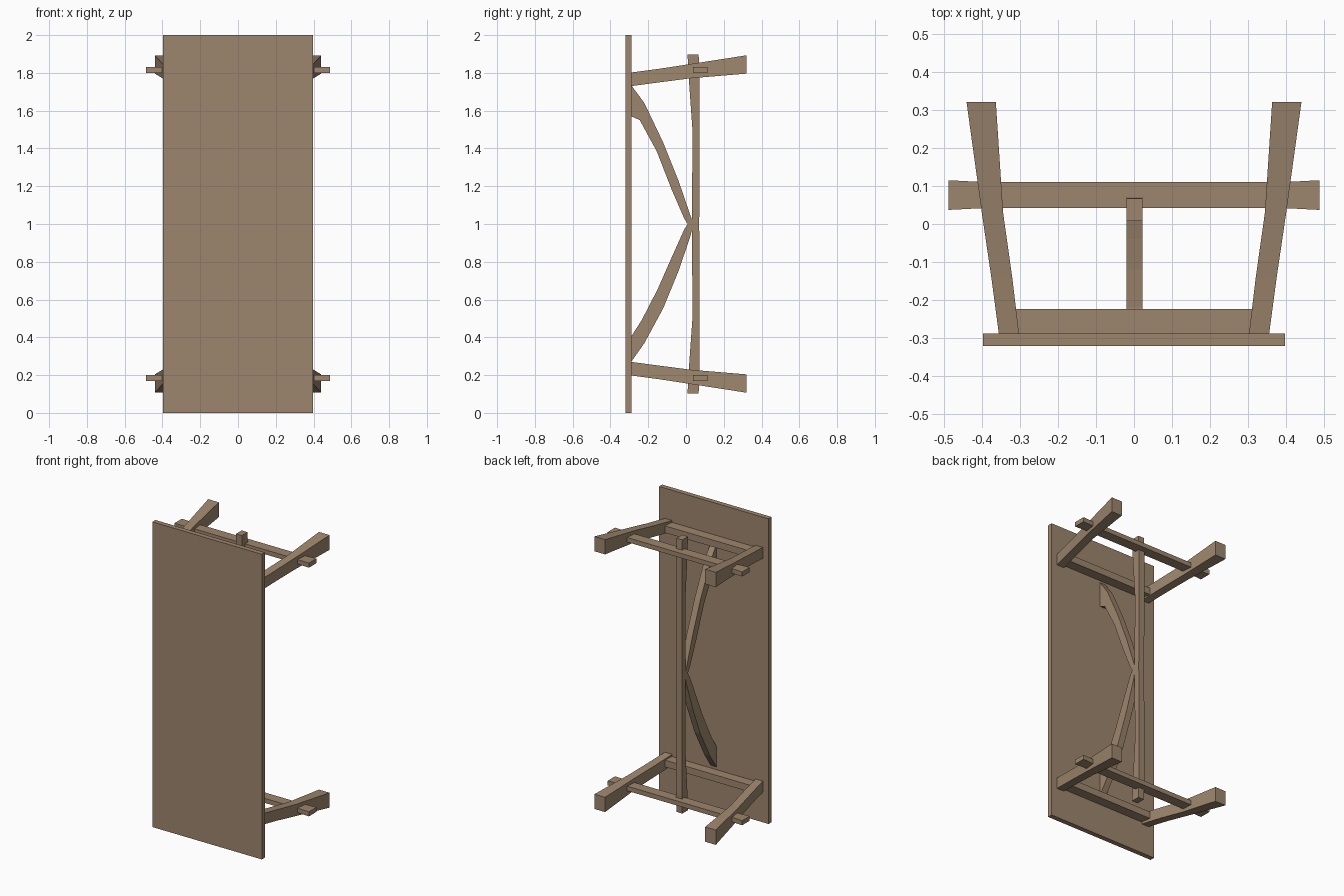
import bpy, bmesh
from mathutils import Vector

cube = bpy.data.objects.get("Cube")
if cube:
    bpy.data.objects.remove(cube, do_unlink=True)

wood = bpy.data.materials.new("brown_wood")
wood.use_nodes = True
COLOUR = (0.34, 0.24, 0.155, 1)
wood.diffuse_color = COLOUR
bsdf = next(n for n in wood.node_tree.nodes if n.type == 'BSDF_PRINCIPLED')
bsdf.inputs["Base Color"].default_value = COLOUR


def loft(name, rings):
    """Solid through a row of matching corner rings, capped at both ends."""
    bm = bmesh.new()
    rows = [[bm.verts.new(Vector(p)) for p in ring] for ring in rings]
    n = len(rows[0])
    for a, b in zip(rows, rows[1:]):
        for i in range(n):
            j = (i + 1) % n
            bm.faces.new((a[i], a[j], b[j], b[i]))
    bm.faces.new(rows[0][::-1])
    bm.faces.new(rows[-1])
    bmesh.ops.recalc_face_normals(bm, faces=bm.faces)
    mesh = bpy.data.meshes.new(name)
    bm.to_mesh(mesh)
    bm.free()
    mesh.materials.append(wood)
    obj = bpy.data.objects.new(name, mesh)
    bpy.context.collection.objects.link(obj)
    return obj


def box(name, x, y, z):
    corners = [(x[0], y[0]), (x[1], y[0]), (x[1], y[1]), (x[0], y[1])]
    return loft(name, [[(a, b, h) for a, b in corners] for h in z])


# Table board, standing on its short edge
box("table_board", (-0.397, 0.397), (-0.32, -0.288), (0, 2))

# Leg stations: depth y, x range, height range above the centre
LEG = [(-0.29, 0.302, 0.355, 0.73, 0.802),
       (-0.14, 0.320, 0.375, 0.75, 0.822),
       (0.03, 0.344, 0.400, 0.772, 0.848),
       (0.32, 0.363, 0.440, 0.796, 0.893)]

for end, up in (("upper", 1), ("lower", -1)):
    # Splayed legs
    for side, s in (("left", 1), ("right", -1)):
        loft(f"{end}_{side}_leg",
             [[(s * x0, y, 1 + up * z0), (s * x1, y, 1 + up * z0),
               (s * x1, y, 1 + up * z1), (s * x0, y, 1 + up * z1)]
              for y, x0, x1, z0, z1 in LEG])
    # Rail under the board, between the legs
    box(f"{end}_board_rail", (-0.315, 0.315), (-0.289, -0.223),
        (1 + up * 0.745, 1 + up * 0.79))
    # Through rail with projecting tenons that flare slightly
    loft(f"{end}_cross_rail",
         [[(x, 0.076 - w, 1 + up * 0.8), (x, 0.076 + w, 1 + up * 0.8),
           (x, 0.076 + w, 1 + up * 0.83), (x, 0.076 - w, 1 + up * 0.83)]
          for x, w in ((-0.488, 0.039), (-0.39, 0.034), (0.39, 0.034), (0.488, 0.039))])

# Long stretcher, thicker towards both ends
HALF = [(0.897, 0.008, 0.067), (0.78, 0.014, 0.072), (0.5, 0.034, 0.072)]
stations = HALF + [(0, 0.032, 0.07)] + [(-h, a, b) for h, a, b in reversed(HALF)]
loft("long_stretcher",
     [[(-0.02, a, 1 + h), (0.022, a, 1 + h), (0.022, b, 1 + h), (-0.02, b, 1 + h)]
      for h, a, b in stations])

# Curved diagonal braces: pairs of outer and inner edge points (y, height)
BRACES = {
    "upper_brace": [((-0.29, 0.735), (-0.29, 0.57)), ((-0.22, 0.64), (-0.245, 0.55)),
                    ((-0.12, 0.43), (-0.155, 0.385)), ((-0.04, 0.23), (-0.075, 0.18)),
                    ((0.02, 0.055), (-0.01, 0.03)), ((0.04, 0.0), (0.01, 0.0))],
    "lower_brace": [((-0.29, -0.73), (-0.29, -0.595)), ((-0.22, -0.63), (-0.235, -0.51)),
                    ((-0.12, -0.445), (-0.15, -0.345)), ((-0.04, -0.25), (-0.075, -0.175)),
                    ((0.02, -0.075), (-0.01, -0.03)), ((0.04, 0.0), (0.01, 0.0))],
}
for name, pairs in BRACES.items():
    loft(name, [[(-0.02, o[0], 1 + o[1]), (0.022, o[0], 1 + o[1]),
                 (0.022, i[0], 1 + i[1]), (-0.02, i[0], 1 + i[1])] for o, i in pairs])
